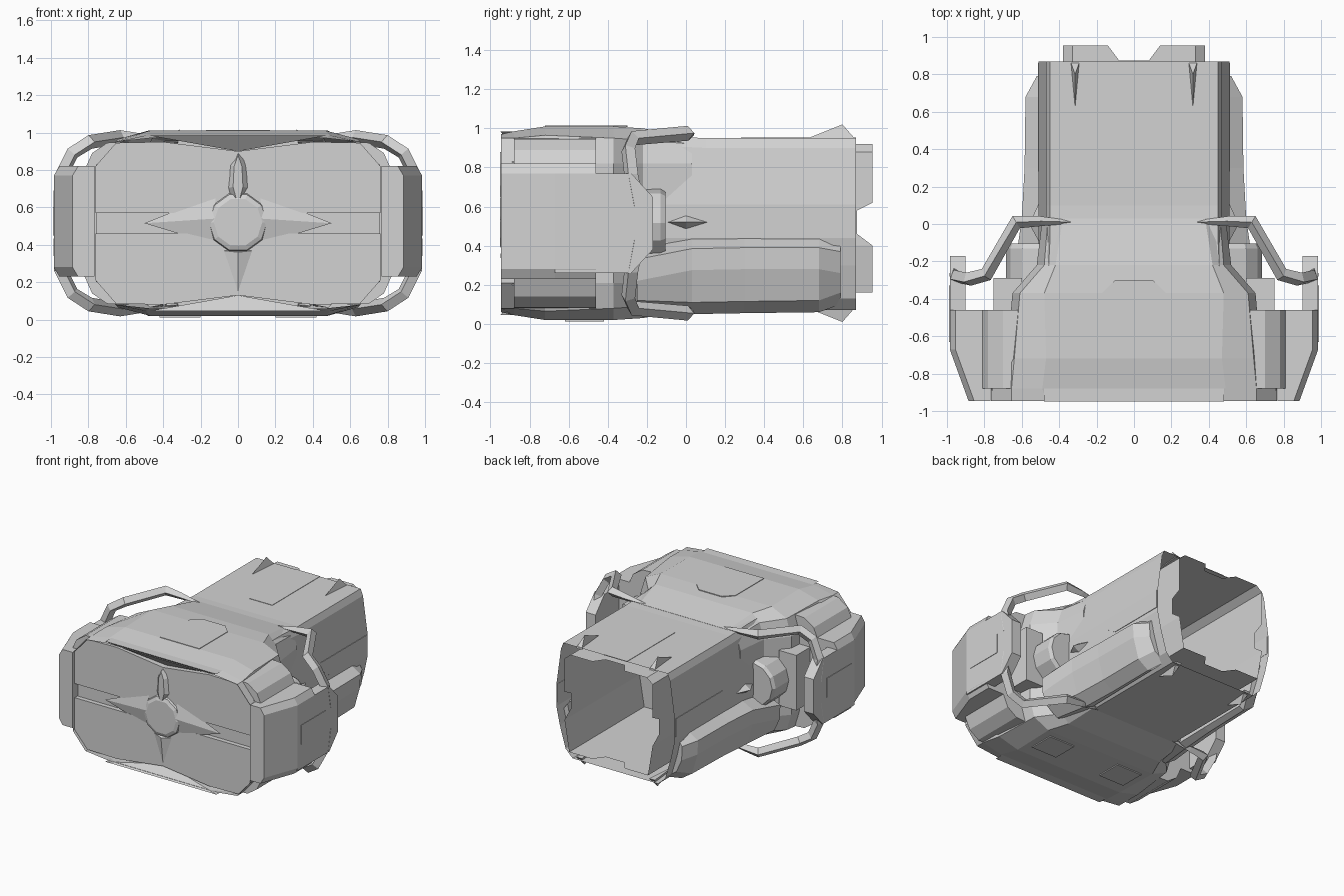
import bpy, bmesh, math

if "Cube" in bpy.data.objects:
    bpy.data.objects.remove(bpy.data.objects["Cube"])

MID = 0.515  # height of the symmetry plane
BOTH = (1, -1)

grey = bpy.data.materials.new("hull_grey")
grey.use_nodes = True
grey.diffuse_color = (0.65, 0.65, 0.65, 1)
grey.node_tree.nodes["Principled BSDF"].inputs["Base Color"].default_value = (0.65, 0.65, 0.65, 1)


def add(name, verts, faces):
    """Make one flat-shaded object with outward normals."""
    mesh = bpy.data.meshes.new(name)
    mesh.from_pydata([tuple(v) for v in verts], [], faces)
    bm = bmesh.new()
    bm.from_mesh(mesh)
    bmesh.ops.remove_doubles(bm, verts=bm.verts, dist=0.0005)
    bmesh.ops.recalc_face_normals(bm, faces=bm.faces)
    bm.to_mesh(mesh)
    bm.free()
    mesh.materials.append(grey)
    bpy.context.collection.objects.link(bpy.data.objects.new(name, mesh))


def flip(v, sx, sz):
    return (v[0] * sx, v[1], MID + (v[2] - MID) * sz)


def loft(name, rings, caps=(True, True), xs=(1,), zs=(1,)):
    """Skin closed rings of equal length, repeated on the wanted sides."""
    n = len(rings[0])
    faces = [(r * n + i, r * n + (i + 1) % n, (r + 1) * n + (i + 1) % n, (r + 1) * n + i)
             for r in range(len(rings) - 1) for i in range(n)]
    if caps[0]:
        faces.append(tuple(range(n)))
    if caps[1]:
        faces.append(tuple(range((len(rings) - 1) * n, len(rings) * n)))
    for sx in xs:
        for sz in zs:
            side = ("_left" if sx > 0 else "_right") if len(xs) > 1 else ""
            level = ("_upper" if sz > 0 else "_lower") if len(zs) > 1 else ""
            add(name + side + level, [flip(v, sx, sz) for ring in rings for v in ring], faces)


def prism(name, outline, axis, a, b, xs=(1,), zs=(1,)):
    """Extrude an outline along x, y or z between a and b."""
    def place(p, d):
        v = list(p)
        v.insert("xyz".index(axis), d)
        return tuple(v)
    loft(name, [[place(p, d) for p in outline] for d in (a, b)], xs=xs, zs=zs)


def box(name, lo, hi, xs=(1,), zs=(1,)):
    prism(name, [(lo[0], lo[1]), (hi[0], lo[1]), (hi[0], hi[1]), (lo[0], hi[1])],
          "z", lo[2], hi[2], xs, zs)


def spike(name, base, tip, xs=(1,), zs=(1,)):
    """A pyramid from a base ring to a point."""
    loft(name, [base, [tip] * len(base)], caps=(True, False), xs=xs, zs=zs)


def mirror_ring(half):
    """Close a half outline (top to bottom, +x side) into a full ring."""
    return half + [flip(v, -1, 1) for v in reversed(half)]


def full_ring(quarter):
    """Mirror a quarter outline (top centre to side) into a full ring."""
    return mirror_ring(quarter + [flip(v, 1, -1) for v in reversed(quarter)])


def tube(name, path, radius):
    """Four-sided bar along a path of x, y, z, scale, on all four corners."""
    for sx in BOTH:
        for sz in BOTH:
            curve = bpy.data.curves.new(name, "CURVE")
            curve.dimensions = "3D"
            curve.bevel_depth = radius
            curve.bevel_resolution = 0
            curve.use_fill_caps = True
            spline = curve.splines.new("POLY")
            spline.points.add(len(path) - 1)
            for point, v in zip(spline.points, path):
                point.co = (*flip(v, sx, sz), 1)
                point.radius = v[3]
            temp = bpy.data.objects.new(name, curve)
            mesh = bpy.data.meshes.new_from_object(temp)
            bpy.data.objects.remove(temp)
            mesh.materials.clear()
            mesh.materials.append(grey)
            for poly in mesh.polygons:
                poly.use_smooth = False
                poly.material_index = 0
            bpy.context.collection.objects.link(bpy.data.objects.new(name, mesh))


# Rear hull with an inset, notched tail duct
def hull_ring(y, w, top):
    return mirror_ring([(.08, y, top), (.14, y, top), (w - .06, y, top), (w - .04, y, top - .05),
                        (w, y, .61), (w, y, .44), (w - .03, y, .3), (w - .08, y, .13),
                        (w - .14, y, .07), (.14, y, .07), (.08, y, .07)])


def duct_ring(notch, end):
    return mirror_ring([(.08, notch, .92), (.14, end, .92), (.33, end, .92), (.38, end, .88),
                        (.38, end, .62), (.38, notch, .58), (.38, notch, .46), (.38, end, .4),
                        (.34, end, .16), (.14, end, .16), (.08, notch, .16)])


loft("rear_hull", [hull_ring(-.3, .52, .97), hull_ring(-.1, .51, .96), hull_ring(.1, .51, .95),
                   hull_ring(.87, .51, .95)], caps=(False, False))
loft("tail_duct", [duct_ring(.875, .955), duct_ring(.87, .87), duct_ring(-.15, -.15)],
     caps=(False, False))

# Wide front head with open front rim
head = [(-.945, .47, .97, .655, .95, .765), (-.88, .49, .985, .655, .95, .765),
        (-.72, .47, 1.01, .64, .965, .68), (-.37, .48, 1.01, .61, .95, .65),
        (-.22, .42, 1.0, .48, .94, .52), (.03, .38, .955, .46, .92, .49)]
loft("front_head", [full_ring([(.17, y, zt), (xt, y, zt), (xc, y, zc), (xw, y, .82)])
                    for y, xt, zt, xc, zc, xw in head], caps=(False, True))

# Front face: two panels with a groove between, over a back plate, and sagging brow lips
box("face_back", (-.76, -.89, .2), (.76, -.87, .83))
face = [(.762, .57), (.762, .82), (.652, .945), (.4, .95), (0, .9)]
face += [(-x, z) for x, z in reversed(face[:-1])]
loft("face_panel", [[(x, -.87, z) for x, z in face],
                    [(x, -.925, z) for x, z in face]], zs=BOTH)
spike("brow_lip", [(-.48, -.95, .985), (.48, -.95, .985), (.48, -.86, .985), (-.48, -.86, .985)],
      (0, -.88, .9), zs=BOTH)


# Central hub with star spikes
def hub_ring(r, y, n=10):
    return [(r * math.sin(math.tau * (i + .5) / n), y, .52 + r * math.cos(math.tau * (i + .5) / n))
            for i in range(n)]


loft("hub", [hub_ring(.17, -.9), hub_ring(.155, -.94), hub_ring(.13, -.95)])
spike("side_star", [(.12, -.92, .67), (.12, -.95, .54), (.12, -.92, .4)], (.5, -.925, .515), xs=BOTH)
spike("lower_star", [(-.09, -.92, .37), (0, -.95, .36), (.09, -.92, .37)], (0, -.925, .15))
blade = [(.03, .63), (.075, .7), (.06, .83), (0, .9)]
blade += [(-x, z) for x, z in reversed(blade[:-1])]
loft("upper_star", [[(x, -.9, z) for x, z in blade],
                    [(x * .35, -.95, .76 + (z - .76) * .85) for x, z in blade]])

# Cheek pods, outer plates and sloped corner covers
cheek = [(.767, -.945), (.885, -.945), (.985, -.67), (.985, -.46), (.66, -.46), (.66, -.88), (.767, -.88)]


def cheek_ring(z, inset):
    return [(x - inset if x > .8 else x, y, z) for x, y in cheek]


loft("cheek", [cheek_ring(.23, .03), cheek_ring(.28, 0), cheek_ring(.77, 0), cheek_ring(.82, .03)],
     xs=BOTH)
prism("side_plate", [(-.67, .26), (-.67, .77), (-.28, .77), (-.17, .65), (-.17, .38), (-.28, .26)],
      "x", .9, .984, xs=BOTH)
box("side_panel", (.98, -.63, .45), (.988, -.33, .6), xs=BOTH)
prism("corner_cover", [(.62, .95), (.7, .945), (.78, .89), (.82, .8), (.62, .8)],
      "y", -.88, -.46, xs=BOTH, zs=BOTH)


# Barrels beside the neck
def barrel_ring(y, r):
    return [(.51 + r * math.cos(math.tau * i / 12), y, .515 + r * math.sin(math.tau * i / 12))
            for i in range(12)]


loft("barrel", [barrel_ring(-.72, .175), barrel_ring(-.13, .175), barrel_ring(-.105, .16)], xs=BOTH)
box("barrel_bracket", (.6, -.47, .3), (.75, -.29, .73), xs=BOTH)

# Corner struts linking hull to side plates
tube("strut", [(.32, .01, .95, .15), (.5, .015, .965, .7), (.63, .01, .975, 1),
               (.79, -.27, .95, 1), (.885, -.295, .89, 1), (.95, -.28, .76, 1),
               (.95, -.25, .6, 1)], .038)


# Lower side sponsons, widest at the top ledge
def sponson_ring(y, x, top, low):
    return [(.47, y, top + .07), (x, y, top), (x - .005, y, top - .11), (x - .05, y, low + .06),
            (x - .14, y, low), (.4, y, low + .02)]


loft("sponson", [sponson_ring(-.25, .64, .33, .06), sponson_ring(.03, .6, .385, .05),
                 sponson_ring(.3, .585, .39, .055), sponson_ring(.68, .58, .39, .06),
                 sponson_ring(.79, .52, .37, .1)], xs=BOTH)

# Small fins, side diamonds and raised panels
spike("tail_fin", [(.34, .87, .94), (.29, .87, .94), (.315, .6, .94)], (.315, .8, 1.02),
      xs=BOTH, zs=BOTH)
spike("side_diamond", [(.5, -.11, .52), (.5, 0, .56), (.5, .13, .52), (.5, 0, .48)],
      (.56, 0, .52), xs=BOTH)
prism("side_strip", [(.28, .61), (.86, .61), (.86, .47), (.4, .47), (.28, .55)],
      "x", .508, .514, xs=BOTH)
prism("spine_panel", [(-.1, .87), (-.1, .28), (.1, .28), (.1, .87)], "z", .948, .953)
ridge = [(.17, -.72), (.17, -.37), (.1, -.3)]
ridge += [(-x, y) for x, y in reversed(ridge)]
prism("head_panel", ridge, "z", 1.008, 1.014)
box("belly_panel", (.2, -.62, .012), (.42, -.42, .02), xs=BOTH)
